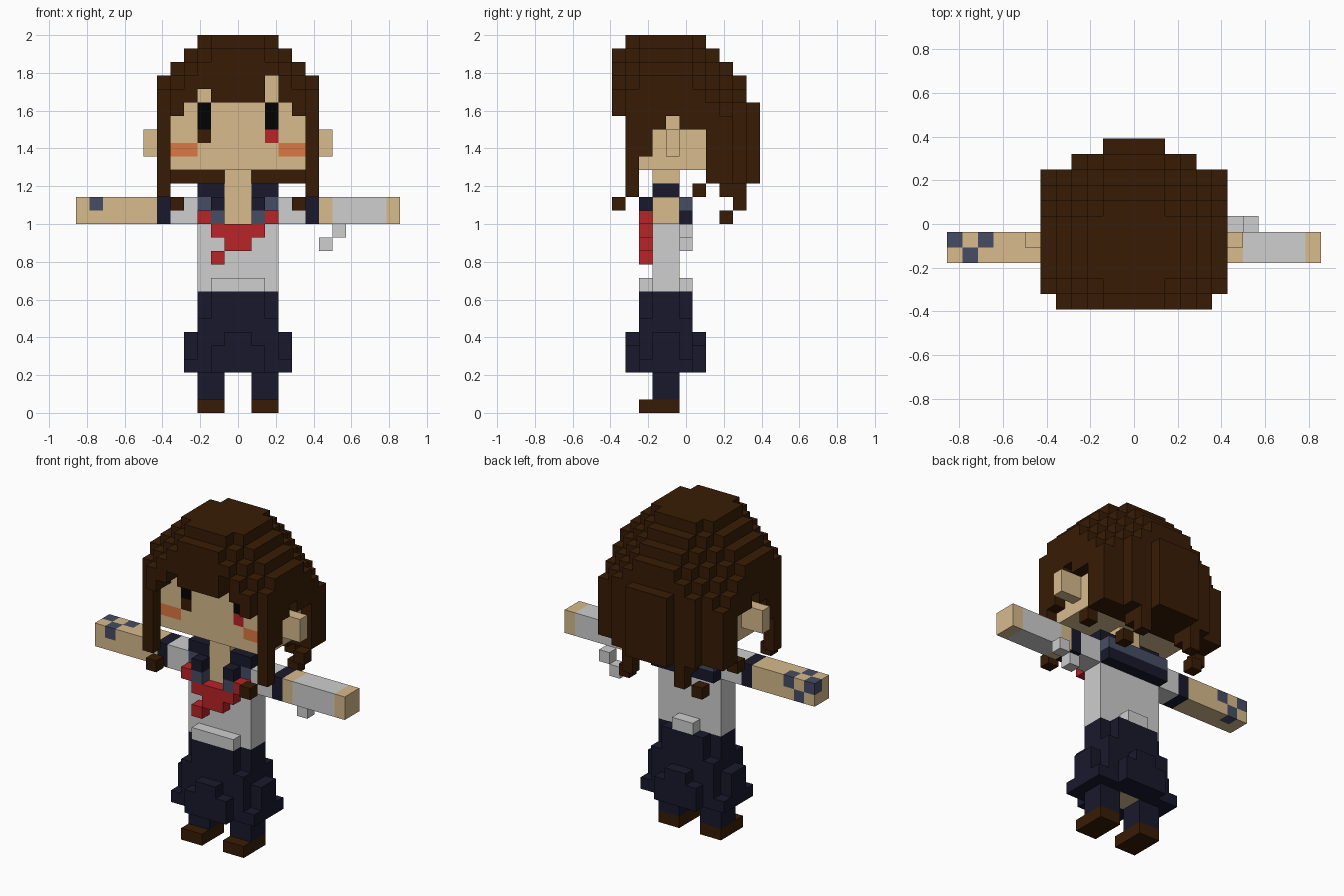
import bpy, bmesh
from mathutils import Vector

if "Cube" in bpy.data.objects:
    bpy.data.objects.remove(bpy.data.objects["Cube"])

V = 2 / 28  # one voxel; the grid is 24 x 11 x 28
cells = {}  # voxel -> (part name, material); later parts repaint earlier ones


def mat(name, rgb):
    m = bpy.data.materials.new(name)
    m.diffuse_color = (*rgb, 1)
    m.use_nodes = True
    m.node_tree.nodes["Principled BSDF"].inputs["Base Color"].default_value = m.diffuse_color
    return m


BROWN = mat("brown", (0.039, 0.0115, 0.0015))
SKIN = mat("skin", (0.68, 0.495, 0.265))
WHITE = mat("white", (0.62, 0.62, 0.62))
NAVY = mat("navy", (0.0095, 0.0095, 0.026))
SLATE = mat("slate", (0.062, 0.075, 0.125))
RED = mat("red", (0.48, 0.017, 0.02))
BLUSH = mat("blush", (0.72, 0.185, 0.055))
BLACK = mat("black", (0.0006, 0.0006, 0.0006))


def part(name, material, boxes, mirror=False):
    """Fill boxes (x0, x1, y0, y1, z0, z1) with voxels; mirror repeats them across x."""
    if mirror:
        boxes = boxes + [(24 - b[1], 24 - b[0], *b[2:]) for b in boxes]
    for x0, x1, y0, y1, z0, z1 in boxes:
        for x in range(x0, x1):
            for y in range(y0, y1):
                for z in range(z0, z1):
                    cells[x, y, z] = (name, material)


# Shoes, legs
part("shoes", BROWN, [(9, 11, 2, 5, 0, 1)], True)
part("legs", NAVY, [(9, 11, 3, 5, 1, 3)], True)

# Skirt: core, hips, flared hem panels
part("skirt", NAVY, [
    (9, 15, 3, 5, 3, 9), (10, 14, 2, 6, 7, 9), (9, 15, 2, 6, 3, 7),
    (8, 16, 3, 5, 4, 6), (8, 16, 2, 6, 3, 4),
    (11, 13, 1, 7, 5, 6), (10, 14, 1, 7, 3, 5)])
part("skirt_underside", SKIN, [(11, 13, 3, 5, 3, 4)])

# Torso with shoulders, shirt hem, neck
part("torso", WHITE, [(7, 17, 3, 5, 14, 16), (9, 15, 3, 5, 9, 14)])
part("shirt_hem", WHITE, [(10, 14, 2, 3, 9, 10), (11, 13, 5, 6, 9, 10)])
part("neck", SKIN, [(11, 13, 3, 5, 14, 18)])

# Collar and scarf
part("collar", NAVY, [(9, 11, 3, 5, 16, 17), (10, 11, 2, 3, 15, 16)], True)
part("collar_front", SLATE, [(9, 10, 3, 4, 15, 16), (10, 11, 2, 3, 14, 15)], True)
part("collar_back_edge", NAVY, [(9, 15, 5, 6, 14, 15)])
part("collar_back", SLATE, [(9, 15, 5, 6, 15, 16)])
part("scarf", RED, [(9, 10, 2, 3, 14, 15), (14, 15, 2, 3, 14, 15), (10, 14, 2, 3, 13, 14),
                    (11, 13, 2, 3, 12, 13), (10, 11, 2, 3, 11, 12)])

# Arms
part("cuffs", NAVY, [(6, 7, 3, 5, 14, 16)], True)
part("arms", SKIN, [(0, 6, 3, 5, 14, 16)], True)
part("arm_patches", SLATE, [(x, x + 1, y, y + 1, z, z + 1) for x, y, z in
                            [(0, 4, 15), (2, 4, 15), (1, 3, 15), (1, 4, 14)]])
part("bandage", WHITE, [(19, 23, 3, 5, 14, 16), (19, 20, 5, 6, 13, 14), (18, 19, 5, 6, 12, 13)])

# Head, ears, face
part("head", SKIN, [(7, 17, 2, 7, 18, 23), (7, 17, 2, 6, 23, 25)])
part("ears", SKIN, [(5, 7, 4, 5, 19, 21)], True)
part("eyes", BLACK, [(9, 10, 2, 3, 21, 23)], True)
part("left_eye_lower", BROWN, [(9, 10, 2, 3, 20, 21)])
part("right_eye_lower", RED, [(14, 15, 2, 3, 20, 21)])
part("cheeks", BLUSH, [(7, 9, 2, 3, 19, 20)], True)

# Domed hair: each row's half width shrinks towards the top, front and back
cap = {0: 5, 9: 4, 10: 2}
for z in range(17, 28):
    for y in range(11):
        if (y < 6 and z < 25) or (y == 6 and z < 23) or (y == 10 and z > 22):
            continue
        w = min(cap.get(y, 6), 30 - z - max(0, y - 5, 2 - y))
        if w >= 2:
            part("hair", BROWN, [(12 - w, 12 + w, y, y + 1, z, z + 1)])

# Fringe: one column per grid step with its own lower edge
low = {7: 22, 8: 23, 9: 24, 10: 23, 11: 23, 12: 23, 13: 23, 15: 23, 16: 22}
for x, z in low.items():
    part("fringe", BROWN, [(x, x + 1, 0, 1, z, 24 if x in (7, 16) else 25),
                           (x, x + 1, 1, 2, z, 25)])

# Side hair: (y, bottom, top) columns leaving the ears free
sides = [(1, 16, 24), (2, 19, 25), (3, 21, 25), (4, 22, 25), (5, 21, 25), (6, 21, 24)]
part("hair_sides", BROWN, [(6, 7, y, y + 1, a, b) for y, a, b in sides], True)

# Curled tips of the front, side and back locks
part("hair_tips", BROWN, [
    (7, 8, 0, 1, 15, 16), (6, 7, 6, 7, 16, 17),
    (9, 10, 8, 10, 16, 17), (9, 10, 9, 10, 15, 16), (8, 9, 8, 9, 14, 15)], True)

# Skin every part with only its exposed voxel faces
groups = {}
for cell, key in cells.items():
    groups.setdefault(key, []).append(cell)
for (name, material), group in groups.items():
    bm = bmesh.new()
    for cell in group:
        for axis in range(3):
            for side in (-1, 1):
                n = [0, 0, 0]
                n[axis] = side
                if tuple(c + d for c, d in zip(cell, n)) in cells:
                    continue
                n = Vector(n)
                u = Vector((n.y, n.z, n.x))
                w = n.cross(u)
                mid = Vector(cell) + Vector((0.5, 0.5, 0.5)) + n / 2 - Vector((12, 5.5, 0))
                bm.faces.new([bm.verts.new((mid + (a * u + b * w) / 2) * V)
                              for a, b in ((-1, -1), (1, -1), (1, 1), (-1, 1))])
    bmesh.ops.remove_doubles(bm, verts=bm.verts, dist=0.001)
    me = bpy.data.meshes.new(name)
    bm.to_mesh(me)
    bm.free()
    me.materials.append(material)
    bpy.context.collection.objects.link(bpy.data.objects.new(name, me))
